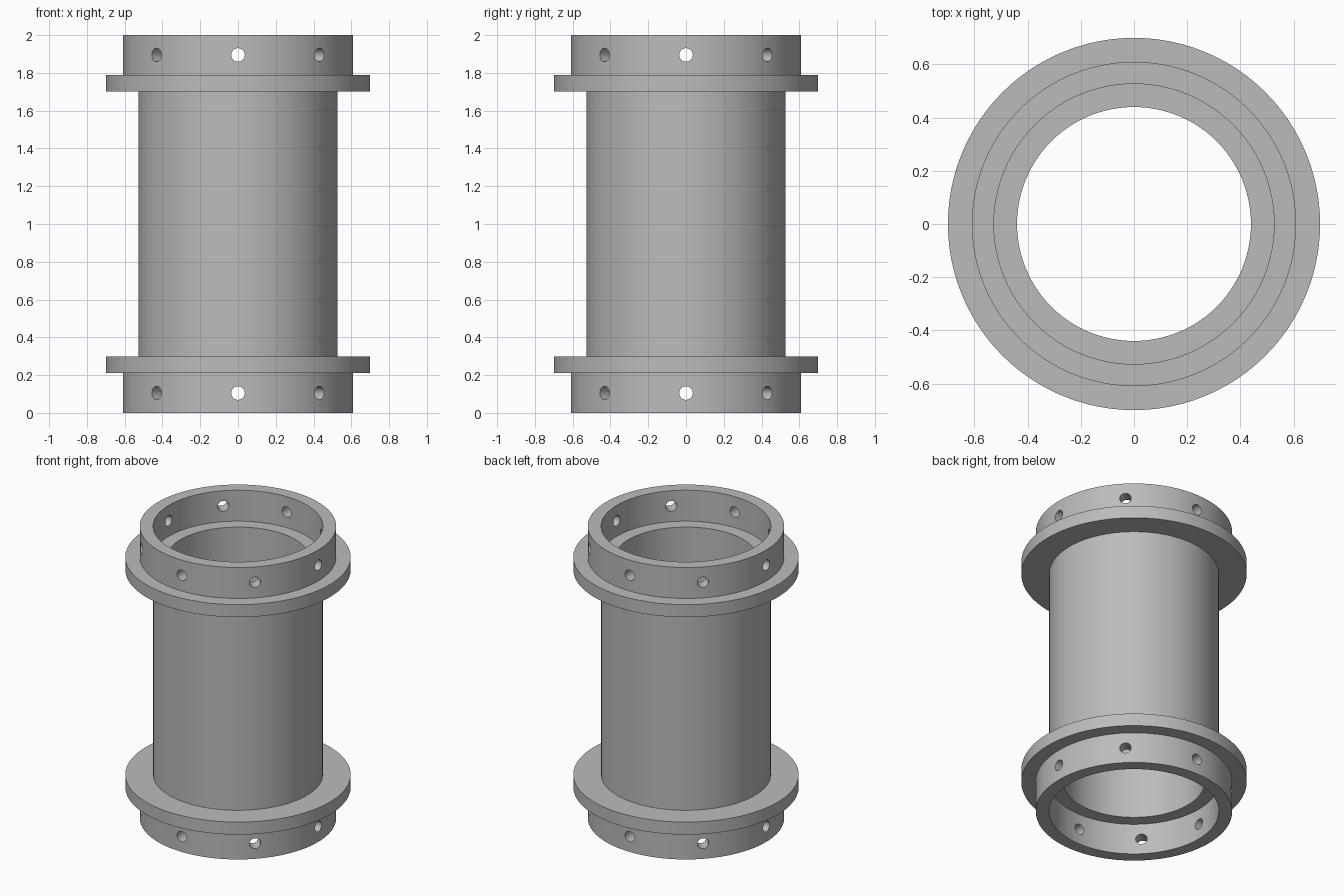
import bpy, bmesh, math
from mathutils import Matrix, Vector

if "Cube" in bpy.data.objects:
    bpy.data.objects.remove(bpy.data.objects["Cube"], do_unlink=True)

SEGMENTS = 96
HEIGHT = 2.0
BORE, TUBE, COLLAR, FLANGE = 0.44, 0.527, 0.61, 0.70   # radii
LIP, SHOULDER = 0.212, 0.298                           # flange bottom and top
HOLE_RADIUS, HOLE_Z, HOLES = 0.036, 0.105, 8

grey = bpy.data.materials.new("plain grey")
grey.use_nodes = True
colour = (0.5, 0.5, 0.5, 1)
grey.diffuse_color = colour
grey.node_tree.nodes["Principled BSDF"].inputs["Base Color"].default_value = colour


def add_object(name, bm):
    bmesh.ops.recalc_face_normals(bm, faces=bm.faces)
    mesh = bpy.data.meshes.new(name)
    bm.to_mesh(mesh)
    bm.free()
    mesh.materials.append(grey)
    obj = bpy.data.objects.new(name, mesh)
    bpy.context.collection.objects.link(obj)
    return obj


def lathe(name, profile):
    """Revolve a closed (radius, height) profile around z."""
    bm = bmesh.new()
    verts = [bm.verts.new((r, 0, z)) for r, z in profile]
    edges = [bm.edges.new((v, verts[i - 1])) for i, v in enumerate(verts)]
    bmesh.ops.spin(bm, geom=verts + edges, cent=(0, 0, 0), axis=(0, 0, 1),
                   angle=math.tau, steps=SEGMENTS, use_merge=True)
    bmesh.ops.remove_doubles(bm, verts=bm.verts, dist=1e-5)
    return add_object(name, bm)


# Flanged tube: lower half of the section, mirrored for the upper half
lower = [(TUBE, LIP), (TUBE, 0), (COLLAR, 0), (COLLAR, LIP),
         (FLANGE, LIP), (FLANGE, SHOULDER), (TUBE, SHOULDER)]
lower.insert(0, (BORE, LIP))
upper = [(r, HEIGHT - z) for r, z in reversed(lower)]
spool = lathe("flanged_tube", lower + upper)

# Radial pin holes through both end collars
bm = bmesh.new()
for z in (HOLE_Z, HEIGHT - HOLE_Z):
    for i in range(HOLES):
        direction = Vector((1, 0, 0))
        direction.rotate(Matrix.Rotation(i * math.tau / HOLES, 3, "Z"))
        turn = direction.to_track_quat("Z", "Y").to_matrix().to_4x4()
        middle = direction * (TUBE + COLLAR) / 2 + Vector((0, 0, z))
        bmesh.ops.create_cone(bm, cap_ends=True, segments=24, depth=0.2,
                              radius1=HOLE_RADIUS, radius2=HOLE_RADIUS,
                              matrix=Matrix.Translation(middle) @ turn)
cutter = add_object("hole_cutter", bm)
cutter.hide_render = True

cut = spool.modifiers.new("pin holes", "BOOLEAN")
cut.operation = "DIFFERENCE"
cut.solver = "EXACT"
cut.object = cutter

# Bake the holes, then shade smooth with crisp rims
bpy.ops.object.select_all(action="DESELECT")
spool.select_set(True)
bpy.context.view_layer.objects.active = spool
bpy.ops.object.modifier_apply(modifier=cut.name)
bpy.data.objects.remove(cutter, do_unlink=True)
bpy.ops.object.shade_smooth_by_angle(angle=math.radians(30))
